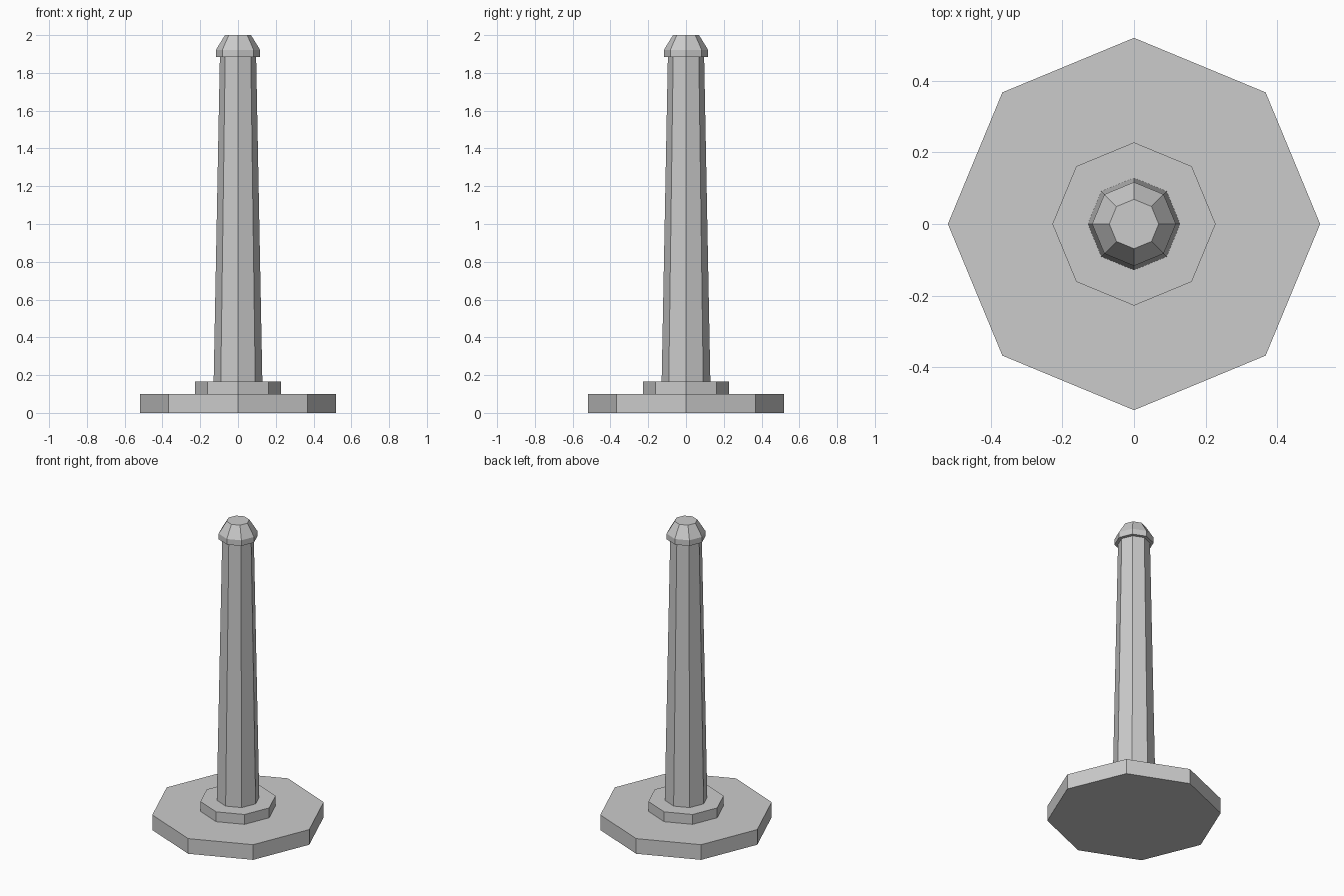
import bpy
import math

if "Cube" in bpy.data.objects:
    bpy.data.objects.remove(bpy.data.objects["Cube"])

SIDES = 8


def lathe(name, profile):
    """Closed eight-sided solid from (radius, z) rings, corners on the axes."""
    verts = [(r * math.cos(i * math.tau / SIDES), r * math.sin(i * math.tau / SIDES), z)
             for r, z in profile for i in range(SIDES)]
    faces = [tuple(reversed(range(SIDES))),
             tuple(range(len(verts) - SIDES, len(verts)))]
    for k in range(len(profile) - 1):
        a, b = k * SIDES, (k + 1) * SIDES
        for i in range(SIDES):
            j = (i + 1) % SIDES
            faces.append((a + i, a + j, b + j, b + i))
    mesh = bpy.data.meshes.new(name)
    mesh.from_pydata(verts, [], faces)
    obj = bpy.data.objects.new(name, mesh)
    bpy.context.collection.objects.link(obj)
    return obj


# Wide foot plate
lathe("base_plate", [(0.52, 0.0), (0.52, 0.10)])
# Raised collar around the post
lathe("collar", [(0.228, 0.10), (0.228, 0.165)])
# Tapered post
lathe("post", [(0.129, 0.165), (0.096, 1.885)])
# Cap with short rim and bevelled top
lathe("cap", [(0.117, 1.885), (0.117, 1.922), (0.069, 2.0)])
